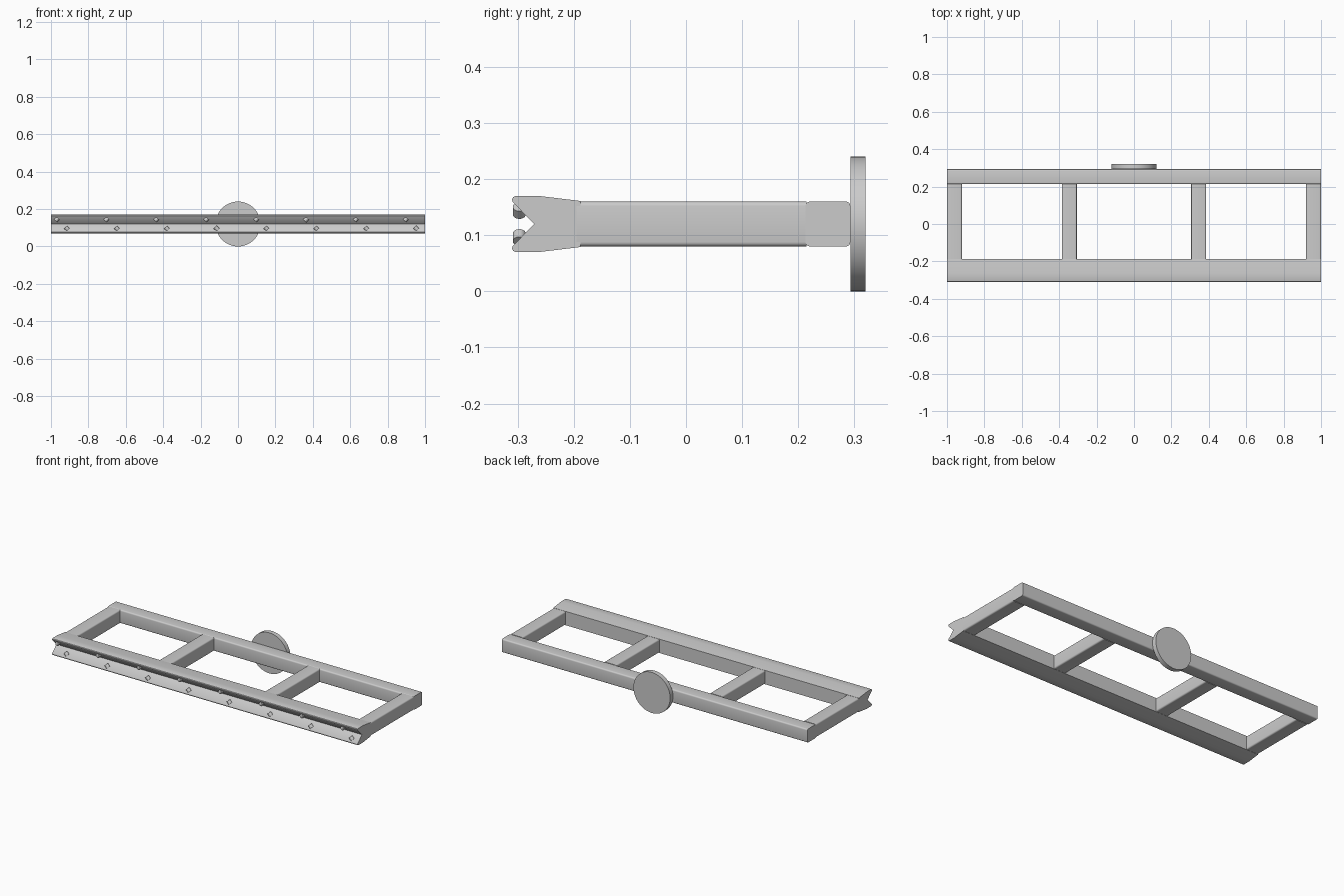
import bpy, bmesh, math
from mathutils import Vector

if "Cube" in bpy.data.objects:
    bpy.data.objects.remove(bpy.data.objects["Cube"])

steel = bpy.data.materials.new("grey steel")
steel.diffuse_color = (0.6, 0.6, 0.6, 1)
steel.use_nodes = True
steel.node_tree.nodes["Principled BSDF"].inputs["Base Color"].default_value = steel.diffuse_color
ZC = 0.12  # height of the frame's centre plane


def finish(name, bm):
    bmesh.ops.recalc_face_normals(bm, faces=bm.faces)
    me = bpy.data.meshes.new(name)
    bm.to_mesh(me)
    bm.free()
    ob = bpy.data.objects.new(name, me)
    bpy.context.collection.objects.link(ob)
    me.materials.append(steel)
    bpy.ops.object.select_all(action='DESELECT')
    ob.select_set(True)
    bpy.context.view_layer.objects.active = ob
    bpy.ops.object.shade_smooth_by_angle(angle=math.radians(35))
    return ob


def extrude(name, points, direction):
    """Close a 3D outline and sweep it along a vector."""
    bm = bmesh.new()
    face = bm.faces.new([bm.verts.new(p) for p in points])
    res = bmesh.ops.extrude_face_region(bm, geom=[face], use_keep_orig=True)
    verts = [g for g in res["geom"] if isinstance(g, bmesh.types.BMVert)]
    bmesh.ops.translate(bm, verts=verts, vec=direction)
    return finish(name, bm)


def rounded_square(half=0.04, r=0.008, seg=4):
    pts = []
    for c, (sx, sy) in enumerate([(1, 1), (-1, 1), (-1, -1), (1, -1)]):
        for i in range(seg + 1):
            a = math.pi / 2 * (c + i / seg)
            pts.append((sx * (half - r) + r * math.cos(a),
                        sy * (half - r) + r * math.sin(a)))
    return pts


def cylinder(name, base, axis, radius, length, seg):
    axis = Vector(axis).normalized()
    u = axis.orthogonal().normalized()
    v = axis.cross(u)
    ring = [Vector(base) + radius * (u * math.cos(t) + v * math.sin(t))
            for t in (2 * math.pi * i / seg for i in range(seg))]
    return extrude(name, ring, axis * length)


# Rear rail and cross tubes
section = rounded_square()
extrude("rear_rail", [(-1, 0.253 + a, ZC + b) for a, b in section], (2, 0, 0))
for i, x in enumerate((-0.96, -0.346, 0.346, 0.96)):
    extrude(f"cross_tube_{i + 1}", [(x + a, -0.195, ZC + b) for a, b in section],
            (0, 0.41, 0))

# Front jaw with a right-angled groove
upper = [(-0.188, 0.041), (-0.262, 0.05), (-0.303, 0.05), (-0.308, 0.048),
         (-0.310, 0.044), (-0.309, 0.039)]
profile = upper + [(-0.27, 0)] + [(y, -z) for y, z in reversed(upper)]
extrude("front_jaw", [(-1, y, ZC + z) for y, z in profile], (2, 0, 0))

# Studs standing on both groove faces, staggered
for side, start in ((1, -0.963), (-1, -0.908)):
    for i in range(8):
        cylinder(f"stud_{'upper' if side > 0 else 'lower'}_{i + 1}",
                 (start + 0.2667 * i, -0.297, ZC + side * 0.031),
                 (-1, 0, -side), 0.0115, 0.0195, 24)

# Round mounting plate behind the rear rail
cylinder("mounting_disc", (0, 0.293, ZC), (0, 1, 0), 0.12, 0.027, 64)
